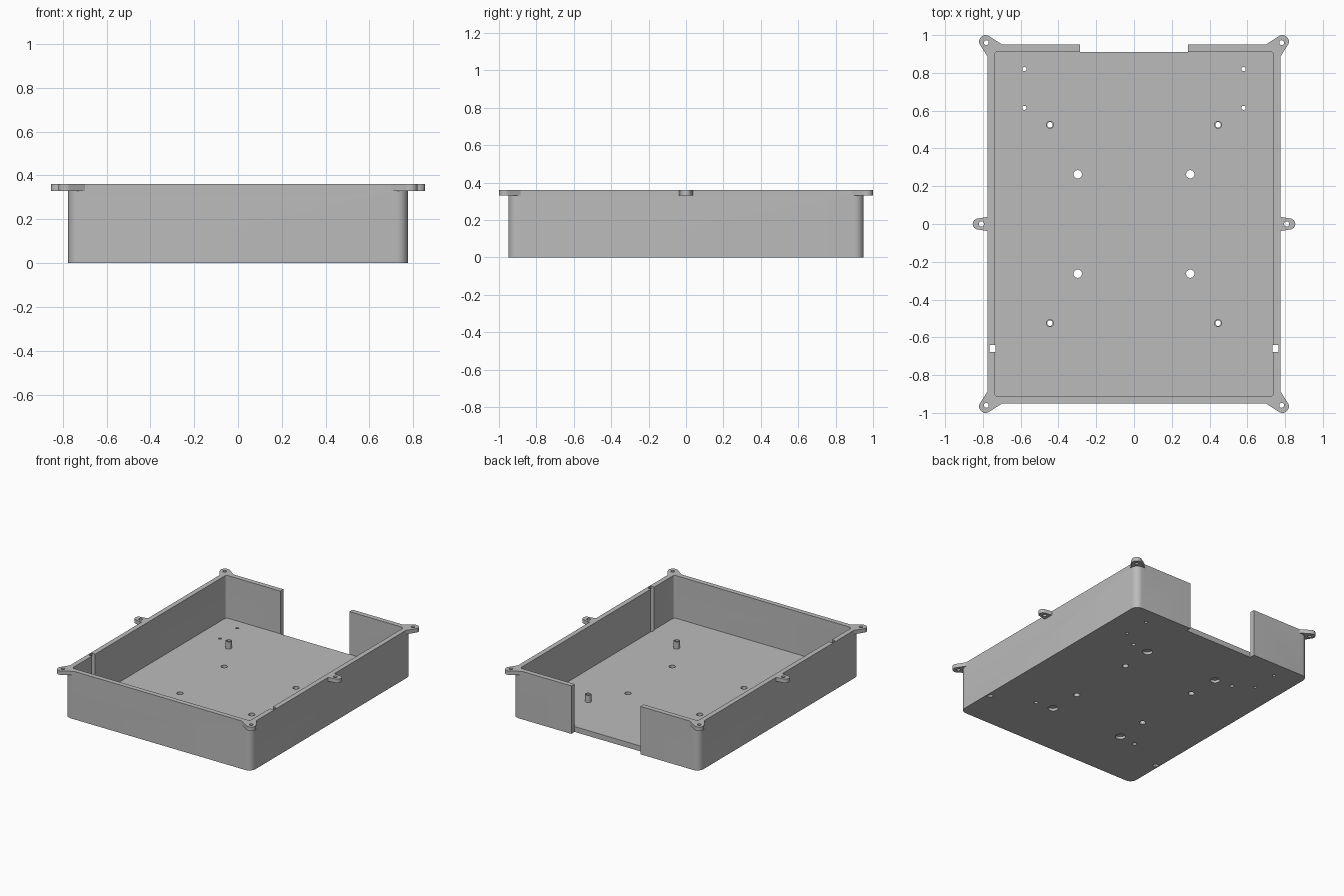
import bpy
import bmesh
from math import cos, sin, pi, radians

cube = bpy.data.objects.get("Cube")
if cube:
    bpy.data.objects.remove(cube, do_unlink=True)

grey = bpy.data.materials.new("plain grey")
grey.use_nodes = True
grey.diffuse_color = (0.5, 0.5, 0.5, 1)
grey.node_tree.nodes["Principled BSDF"].inputs["Base Color"].default_value = (0.5, 0.5, 0.5, 1)

WIDTH, DEPTH, HEIGHT = 0.775, 0.95, 0.36     # half width, half depth, height
WALL, FLOOR = 0.037, 0.04
EAR_BASE = 0.33


def circle(x, y, r, steps=32):
    return [(x + r * cos(2 * pi * i / steps), y + r * sin(2 * pi * i / steps))
            for i in range(steps)]


def round_rect(hx, hy, r, steps=8):
    pts = []
    for k, (sx, sy) in enumerate([(1, 1), (-1, 1), (-1, -1), (1, -1)]):
        for i in range(steps + 1):
            a = (k + i / steps) * pi / 2
            pts.append((sx * (hx - r) + r * cos(a), sy * (hy - r) + r * sin(a)))
    return pts


def rect(x0, x1, y0, y1):
    return [(x0, y0), (x1, y0), (x1, y1), (x0, y1)]


def prism(name, outline, z0, z1):
    """Convex outline extruded between two heights."""
    bm = bmesh.new()
    verts = [bm.verts.new((x, y, z0)) for x, y in outline]
    base = bm.faces.new(verts)
    top = bmesh.ops.extrude_face_region(bm, geom=[base])["geom"]
    bmesh.ops.translate(bm, vec=(0, 0, z1 - z0),
                        verts=[v for v in top if isinstance(v, bmesh.types.BMVert)])
    bmesh.ops.recalc_face_normals(bm, faces=bm.faces)
    mesh = bpy.data.meshes.new(name)
    bm.to_mesh(mesh)
    bm.free()
    mesh.materials.append(grey)
    obj = bpy.data.objects.new(name, mesh)
    bpy.context.collection.objects.link(obj)
    return obj


def hull(points):
    """Counter-clockwise convex outline around the points."""
    pts = sorted(set(points))

    def chain(seq):
        out = []
        for p in seq:
            while len(out) > 1 and ((out[-1][0] - out[-2][0]) * (p[1] - out[-2][1])
                                    - (out[-1][1] - out[-2][1]) * (p[0] - out[-2][0])) <= 1e-9:
                out.pop()
            out.append(p)
        return out[:-1]
    return chain(pts) + chain(pts[::-1])


def combine(target, tool, operation):
    mod = target.modifiers.new(operation, 'BOOLEAN')
    mod.operation = operation
    mod.solver = 'EXACT'
    mod.object = tool
    bpy.context.view_layer.objects.active = target
    bpy.ops.object.modifier_apply(modifier=mod.name)
    bpy.data.objects.remove(tool, do_unlink=True)


def cut(outline, z0=-0.1, z1=0.5):
    combine(tray, prism("cutter", outline, z0, z1), 'DIFFERENCE')


def add(outline, z0, z1):
    combine(tray, prism("addition", outline, z0, z1), 'UNION')


CORNERS = [(sx, sy) for sx in (-1, 1) for sy in (-1, 1)]

# Solid block with mounting ears at the corners and sides
tray = prism("tray", round_rect(WIDTH, DEPTH, 0.05), 0, HEIGHT)
for sx, sy in CORNERS:
    roots = [(sx * 0.765, sy * 0.87), (sx * 0.69, sy * 0.945), (sx * 0.72, sy * 0.9)]
    add(hull(circle(sx * 0.786, sy * 0.966, 0.034) + roots), EAR_BASE, HEIGHT)
for s in (-1, 1):
    roots = [(s * 0.76, -0.04), (s * 0.76, 0.04)]
    add(hull(circle(s * 0.825, 0, 0.029) + roots), EAR_BASE, HEIGHT)

# Cavity, and the opening in the back wall
cut(round_rect(WIDTH - WALL, DEPTH - WALL, 0.02), FLOOR)
cut(rect(-0.287, 0.287, 0.911, 1.1))

# Hollow standoffs and feet recesses
for sx, sy in CORNERS:
    x, y = sx * 0.445, sy * 0.525
    add(circle(x, y, 0.021), FLOOR / 2, FLOOR + 0.055)
    cut(circle(x, y, 0.0145))
    cut(circle(sx * 0.305, sy * 0.51, 0.035), -0.1, 0.02)
    # Floor holes and ear screw holes
    cut(circle(sx * 0.298, sy * 0.263, 0.022))
    cut(circle(sx * 0.782, sy * 0.96, 0.013))

# Side ear holes, small cable tie holes and wall slots
for s in (-1, 1):
    cut(circle(s * 0.808, 0, 0.014))
    for y in (0.615, 0.82):
        cut(circle(s * 0.58, y, 0.011))
    cut(rect(*sorted((s * 0.733, s * 0.766)), -0.677, -0.64))

# Smooth round surfaces, sharp edges
bpy.ops.object.select_all(action='DESELECT')
tray.select_set(True)
bpy.context.view_layer.objects.active = tray
bpy.ops.object.shade_smooth_by_angle(angle=radians(30))
